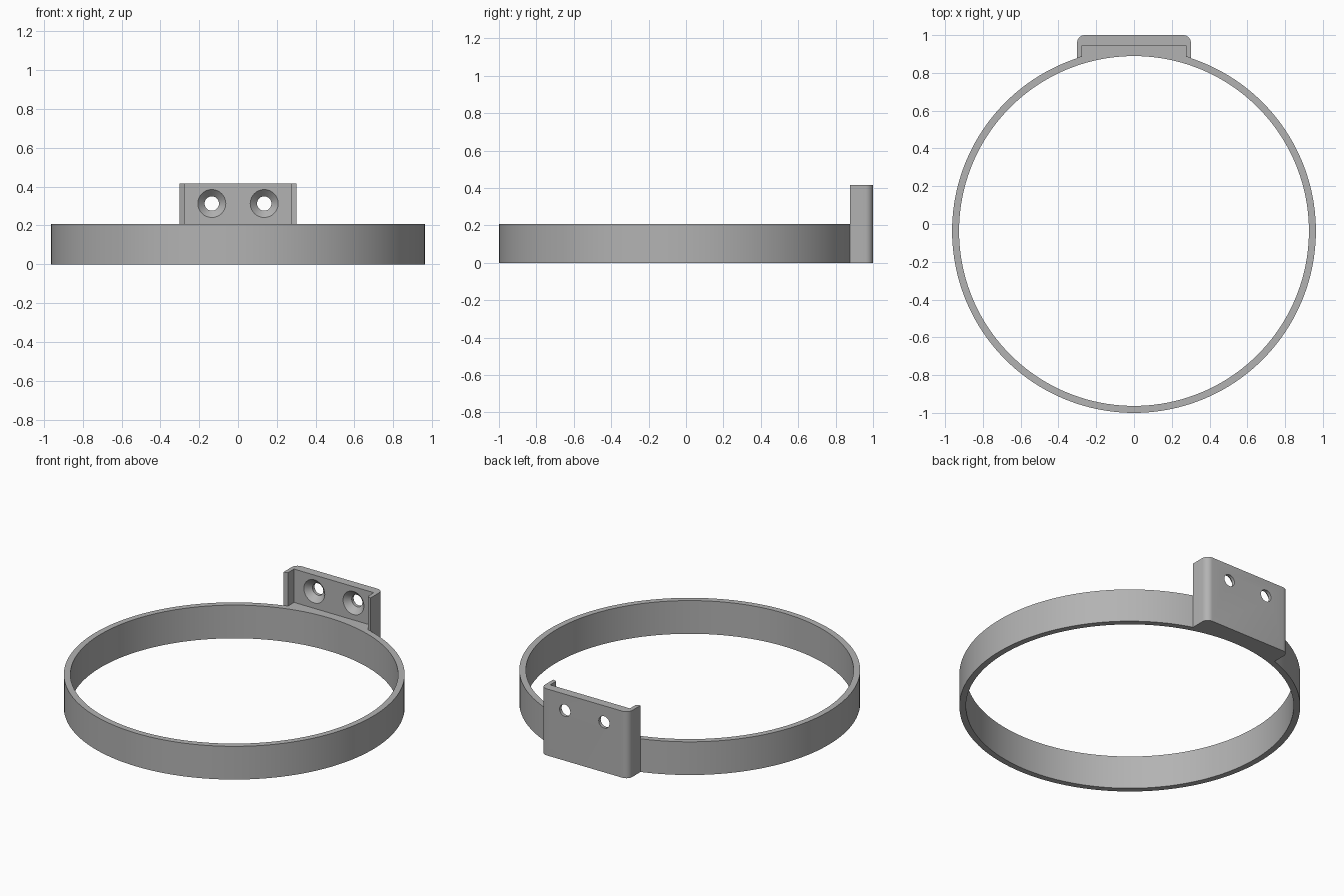
import bpy, bmesh, math

cube = bpy.data.objects.get("Cube")
if cube:
    bpy.data.objects.remove(cube)

CY = -0.037                # ring centre on y
OUTER, INNER = 0.963, 0.926
BAND, TOP = 0.207, 0.415   # band height, bracket height

grey = bpy.data.materials.new("grey_plastic")
grey.use_nodes = True
grey.diffuse_color = (0.45, 0.45, 0.45, 1)
grey.node_tree.nodes["Principled BSDF"].inputs["Base Color"].default_value = (0.45, 0.45, 0.45, 1)


def finish(ob, name):
    ob.name = name
    ob.data.materials.clear()
    ob.data.materials.append(grey)
    return ob


def cylinder(name, r1, r2, depth, loc, along_y=False, sides=48):
    bpy.ops.mesh.primitive_cone_add(
        vertices=sides, radius1=r1, radius2=r2, depth=depth, location=loc,
        rotation=(-math.pi / 2 if along_y else 0, 0, 0))
    return finish(bpy.context.object, name)


def prism(name, outline, z0, z1):
    bm = bmesh.new()
    face = bm.faces.new([bm.verts.new((x, y, z0)) for x, y in outline])
    ext = bmesh.ops.extrude_face_region(bm, geom=[face])["geom"]
    bmesh.ops.translate(bm, vec=(0, 0, z1 - z0),
                        verts=[v for v in ext if isinstance(v, bmesh.types.BMVert)])
    bmesh.ops.recalc_face_normals(bm, faces=bm.faces)
    mesh = bpy.data.meshes.new(name)
    bm.to_mesh(mesh)
    bm.free()
    ob = bpy.data.objects.new(name, mesh)
    bpy.context.collection.objects.link(ob)
    return finish(ob, name)


def combine(ob, tool, operation):
    bpy.ops.object.select_all(action='DESELECT')
    bpy.context.view_layer.objects.active = ob
    ob.select_set(True)
    mod = ob.modifiers.new(operation.lower(), 'BOOLEAN')
    mod.operation, mod.object, mod.solver = operation, tool, 'EXACT'
    bpy.ops.object.modifier_apply(modifier=mod.name)
    bpy.data.objects.remove(tool)


# Bracket block with rounded back corners
W, R = 0.301, 0.04
corner = [(W - R + R * math.cos(a), 1 - R + R * math.sin(a))
          for a in (math.pi / 2 * i / 8 for i in range(9))]
half = [(W, 0.8)] + corner
clamp = prism("ring_clamp", half + [(-x, y) for x, y in reversed(half)], 0, TOP)

# Pocket between the side lips, and lip ends following the ring
P = 0.275
combine(clamp, prism("pocket", [(-P, 0.7), (P, 0.7), (P, 0.945), (-P, 0.945)], BAND, 0.6), 'DIFFERENCE')
combine(clamp, cylinder("lip_trim", OUTER, OUTER, 0.4, (0, CY, BAND + 0.2), sides=160), 'DIFFERENCE')

# Countersunk screw holes
for x in (-0.135, 0.135):
    combine(clamp, cylinder("hole", 0.037, 0.037, 0.2, (x, 0.98, 0.313), True), 'DIFFERENCE')
    combine(clamp, cylinder("countersink", 0.077, 0.037, 0.04, (x, 0.96, 0.313), True), 'DIFFERENCE')

# Round band joined to the bracket, then bored through
combine(clamp, cylinder("band", OUTER, OUTER, BAND, (0, CY, BAND / 2), sides=160), 'UNION')
combine(clamp, cylinder("bore", INNER, INNER, 2, (0, CY, 0), sides=160), 'DIFFERENCE')

finish(clamp, "ring_clamp")
clamp.select_set(True)
bpy.context.view_layer.objects.active = clamp
bpy.ops.object.shade_smooth_by_angle(angle=math.radians(30))
